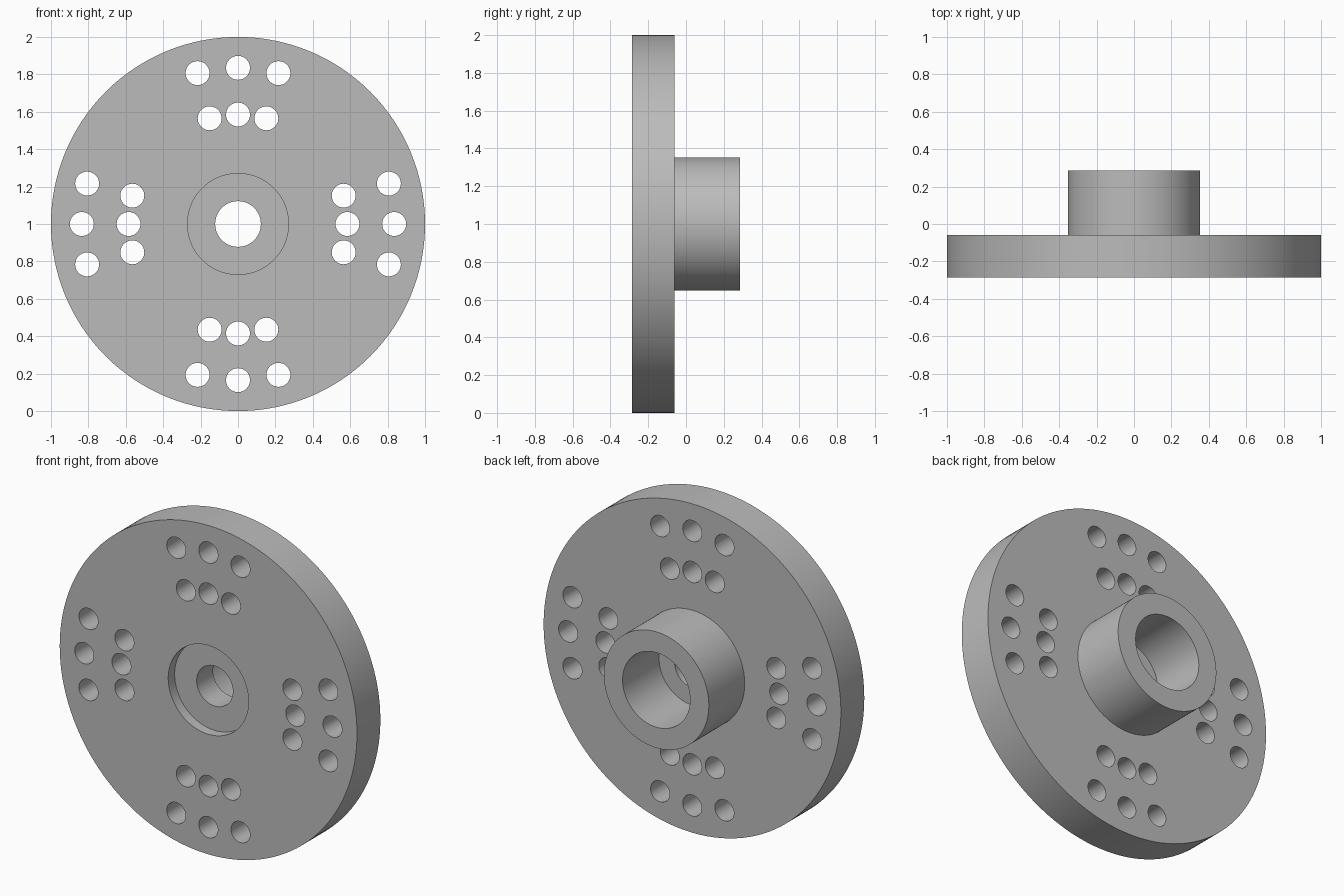
import bpy
import bmesh
from math import cos, sin, radians, tau
from mathutils import Matrix, Vector

cube = bpy.data.objects.get("Cube")
if cube:
    bpy.data.objects.remove(cube, do_unlink=True)

CENTRE_Z = 1.0
FRONT, BACK, HUB_END = -0.285, -0.06, 0.285
SEGMENTS = 128
HOLE_RADIUS = 0.064

grey = bpy.data.materials.new("machined_grey")
grey.use_nodes = True
colour = (0.5, 0.5, 0.5, 1)
grey.diffuse_color = colour
grey.node_tree.nodes["Principled BSDF"].inputs["Base Color"].default_value = colour


def make_object(name, bm):
    bmesh.ops.recalc_face_normals(bm, faces=bm.faces)
    mesh = bpy.data.meshes.new(name)
    bm.to_mesh(mesh)
    bm.free()
    mesh.materials.append(grey)
    obj = bpy.data.objects.new(name, mesh)
    bpy.context.collection.objects.link(obj)
    return obj


def lathe(name, profile):
    """Turn a closed (radius, y) profile about the front-to-back axis."""
    bm = bmesh.new()
    rings = []
    for i in range(SEGMENTS):
        a = tau * i / SEGMENTS
        rings.append([bm.verts.new((r * cos(a), y, CENTRE_Z + r * sin(a)))
                      for r, y in profile])
    n = len(profile)
    for i, ring in enumerate(rings):
        following = rings[(i + 1) % SEGMENTS]
        for j in range(n):
            k = (j + 1) % n
            bm.faces.new((ring[j], ring[k], following[k], following[j]))
    return make_object(name, bm)


# Disc with rear hub, front recess, rear counterbore and through bore
flange = lathe("flange_with_hub", [
    (0.27, FRONT), (1.0, FRONT), (1.0, BACK), (0.353, BACK),
    (0.353, HUB_END), (0.227, HUB_END), (0.227, BACK - 0.005),
    (0.122, BACK - 0.005), (0.122, FRONT + 0.062), (0.27, FRONT + 0.062),
])

# Bolt holes: groups of three on two circles, at each quarter turn
bm = bmesh.new()
for quarter in range(4):
    for step in (-15, 0, 15):
        a = radians(quarter * 90 + step)
        for circle in (0.585, 0.835):
            place = Matrix.Translation(Vector(
                (circle * cos(a), (FRONT + BACK) / 2, CENTRE_Z + circle * sin(a))))
            bmesh.ops.create_cone(
                bm, cap_ends=True, segments=40, depth=0.4,
                radius1=HOLE_RADIUS, radius2=HOLE_RADIUS,
                matrix=place @ Matrix.Rotation(radians(90), 4, "X"))
cutter = make_object("bolt_hole_cutter", bm)
cutter.hide_render = True

drill = flange.modifiers.new("bolt_holes", "BOOLEAN")
drill.operation = "DIFFERENCE"
drill.solver = "EXACT"
drill.object = cutter

bpy.ops.object.select_all(action="DESELECT")
flange.select_set(True)
bpy.context.view_layer.objects.active = flange
bpy.ops.object.modifier_apply(modifier=drill.name)
bpy.data.objects.remove(cutter, do_unlink=True)

# Smooth turned walls with crisp machined edges
bpy.ops.object.shade_smooth_by_angle(angle=radians(30))
